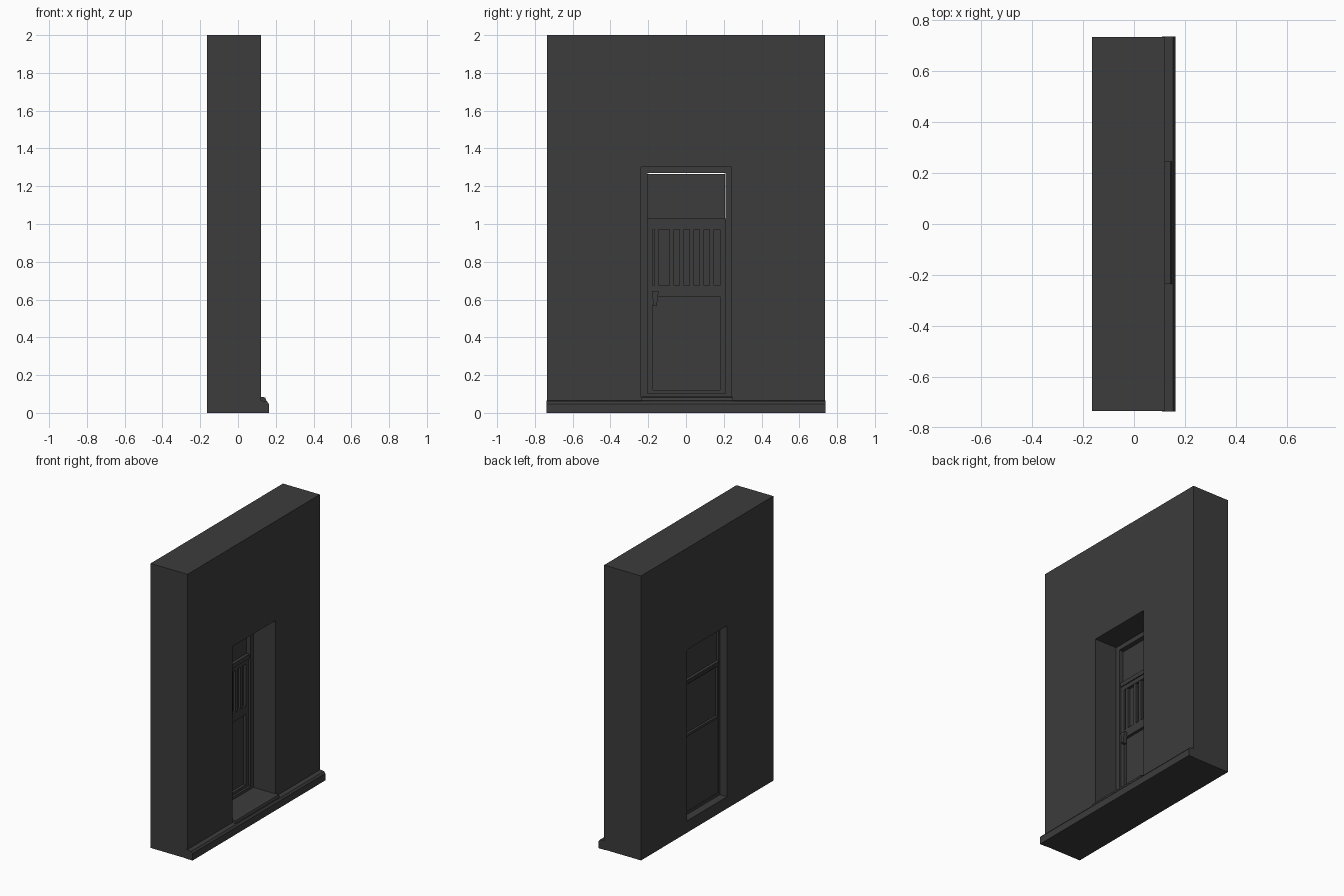
import bpy, bmesh

cube = bpy.data.objects.get("Cube")
if cube:
    bpy.data.objects.remove(cube, do_unlink=True)

mat = bpy.data.materials.new("dark grey")
mat.use_nodes = True
GREY = (0.045, 0.045, 0.045, 1)
mat.diffuse_color = GREY
mat.node_tree.nodes["Principled BSDF"].inputs["Base Color"].default_value = GREY


def finish(name, bm):
    bmesh.ops.recalc_face_normals(bm, faces=bm.faces)
    mesh = bpy.data.meshes.new(name)
    bm.to_mesh(mesh)
    bm.free()
    mesh.materials.append(mat)
    obj = bpy.data.objects.new(name, mesh)
    bpy.context.collection.objects.link(obj)
    return obj


def add_box(bm, x, y, z):
    """Add a box given as (low, high) pairs on each axis."""
    verts = bmesh.ops.create_cube(bm, size=1)["verts"]
    for v in verts:
        v.co = [r[0] if c < 0 else r[1] for c, r in zip(v.co, (x, y, z))]


def box(name, x, y, z):
    bm = bmesh.new()
    add_box(bm, x, y, z)
    return finish(name, bm)


def border(name, x, y, z, w):
    """Rectangular frame of bar width w, inside the given outline."""
    bm = bmesh.new()
    for side in ((y[0], y[0] + w), (y[1] - w, y[1])):
        add_box(bm, x, side, z)
    for rail in ((z[0], z[0] + w), (z[1] - w, z[1])):
        add_box(bm, x, (y[0] + w, y[1] - w), rail)
    return finish(name, bm)


def profile(name, points, y):
    """Extrude an (x, z) outline along y."""
    bm = bmesh.new()
    face = bm.faces.new([bm.verts.new((px, y[0], pz)) for px, pz in points])
    new = bmesh.ops.extrude_face_region(bm, geom=[face])["geom"]
    for v in new:
        if isinstance(v, bmesh.types.BMVert):
            v.co.y = y[1]
    return finish(name, bm)


# Wall with an opening that is wider on the street side
wall = box("wall", (-0.165, 0.122), (-0.735, 0.735), (0, 2))
for x, y, top in (((-0.11, 0.3), (-0.237, 0.242), 1.302),
                  ((-0.3, -0.1), (-0.22, 0.225), 1.285)):
    cutter = box("opening_cutter", x, y, (0.083, top))
    cutter.hide_render = True
    mod = wall.modifiers.new("opening", "BOOLEAN")
    mod.operation = "DIFFERENCE"
    mod.solver = "EXACT"
    mod.object = cutter
    bpy.context.view_layer.objects.active = wall
    bpy.ops.object.modifier_apply(modifier=mod.name)
    bpy.data.objects.remove(cutter, do_unlink=True)

# Plinth ledge and door step
profile("plinth", [(0.11, 0), (0.163, 0), (0.163, 0.048), (0.153, 0.062), (0.11, 0.066)],
        (-0.738, 0.738))
profile("door_step", [(0.11, 0.05), (0.142, 0.05), (0.15, 0.066), (0.144, 0.082), (0.11, 0.086)],
        (-0.236, 0.246))

# Door frame and transom
border("door_frame", (-0.11, -0.05), (-0.237, 0.242), (0.07, 1.302), 0.032)
box("transom_bar", (-0.115, -0.058), (-0.205, 0.21), (1.0, 1.03))
box("transom_panel", (-0.095, -0.08), (-0.205, 0.206), (1.03, 1.266))

# Door leaf with a raised surround for each panel
box("door_leaf", (-0.105, -0.085), (-0.205, 0.21), (0.1, 1.0))
border("lower_panel_surround", (-0.085, -0.065), (-0.205, 0.21), (0.09, 0.645), 0.03)
border("upper_panel_surround", (-0.085, -0.065), (-0.205, 0.21), (0.645, 1.0), 0.03)
border("back_panel_surround", (-0.122, -0.104), (-0.192, 0.2), (0.64, 1.025), 0.016)

# Window slats
bm = bmesh.new()
for y in [-0.155] + [-0.075 + 0.053 * i for i in range(5)]:
    add_box(bm, (-0.086, -0.068), (y - 0.012, y + 0.012), (0.66, 0.98))
finish("window_slats", bm)

# Door handle
handle = box("door_handle", (-0.066, -0.04), (-0.18, -0.145), (0.565, 0.645))
for v in handle.data.vertices:
    if v.co.z < 0.6:
        v.co.y = -0.165 + (v.co.y + 0.165) * 0.5
